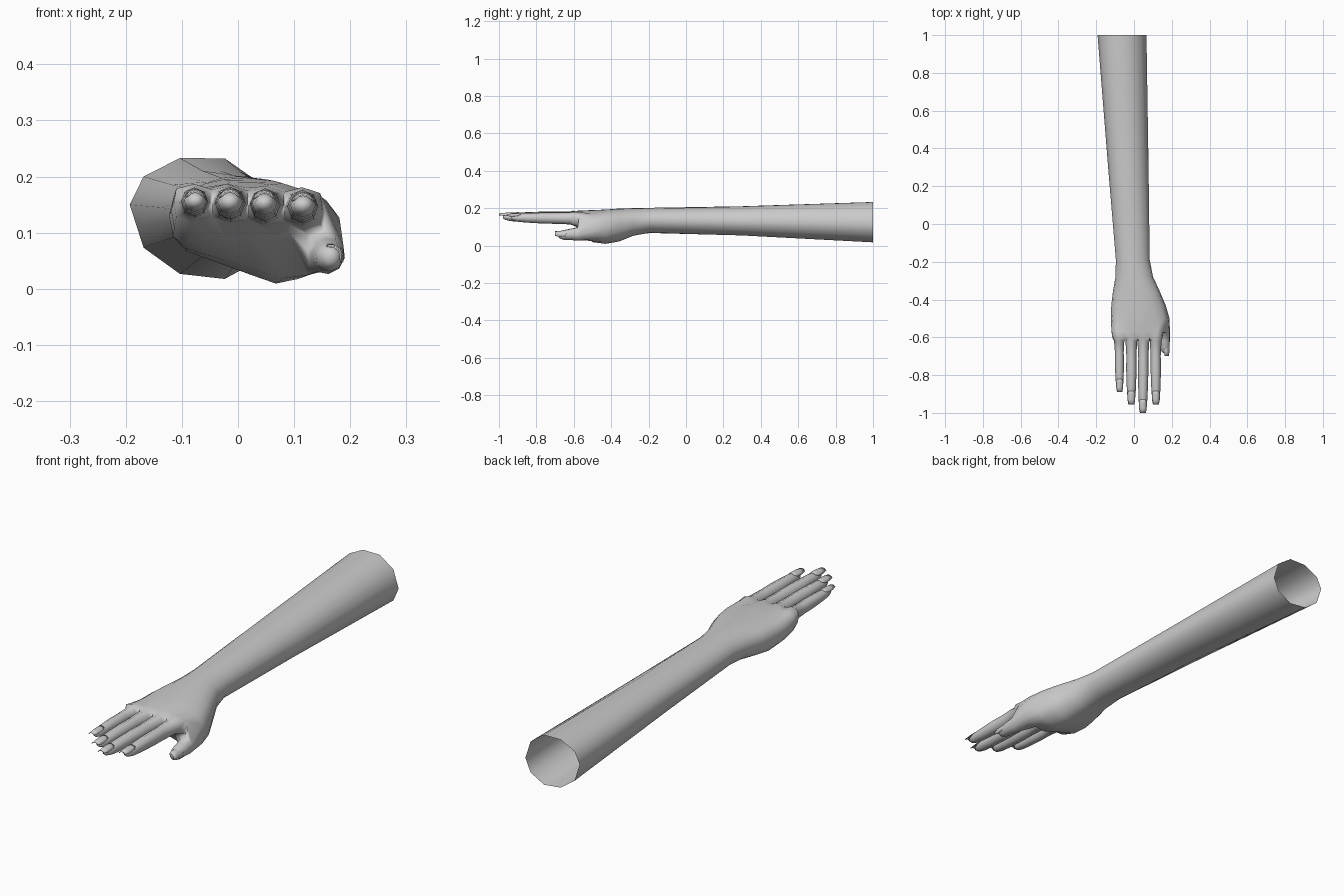
import bpy, bmesh
from math import sin, cos, pi, radians
from mathutils import Vector

if "Cube" in bpy.data.objects:
    bpy.data.objects.remove(bpy.data.objects["Cube"])

bm = bmesh.new()


def mix(a, b, t):
    return a + (b - a) * t


def smooth(lo, hi, v):
    t = min(max((v - lo) / (hi - lo), 0), 1)
    return t * t * (3 - 2 * t)


def section(y, xl, xr, ml, mr, tl, tr, bl, br, flat=0, sharp=1.0):
    """20-point cross-section: 0-8 top (little finger to index), 9 side, 10-18 bottom, 19 side."""
    pts = []
    for i in range(20):
        a = pi - (i + 1) * pi / 10
        u, h = cos(a), abs(sin(a)) ** sharp
        if i not in (9, 19):
            j = i if i < 9 else 18 - i
            u = mix(u, (j - 4) / 4 * 0.97, flat)
            edge = 0.72 if j in (0, 2, 4, 6, 8) else 1.0
            h = mix(h, edge, flat)
        k = (u + 1) / 2
        m = mix(ml, mr, k)
        end = mix(tl, tr, k) if i < 9 else mix(bl, br, smooth(-0.5, 0.5, u))
        if i in (9, 19):
            h = 0
        pts.append(Vector((mix(xl, xr, k), y, m + (end - m) * h)))
    if y > -0.1:  # forearm is ten-sided: put every second point on a flat
        pts = [p if i % 2 else (pts[i - 1] + pts[(i + 1) % 20]) / 2 for i, p in enumerate(pts)]
    return [bm.verts.new(p) for p in pts]


def bridge(a, b):
    n = len(a)
    for i in range(n):
        bm.faces.new((a[i], a[(i + 1) % n], b[(i + 1) % n], b[i]))


def extend(loop, rings, start):
    """Grow a digit out of a loop; rings are (x, y, z, rx, rz)."""
    n = len(loop)
    for x, y, z, rx, rz in rings:
        new = []
        for i in range(n):
            a = radians(start) - i * 2 * pi / n
            new.append(bm.verts.new((x + rx * cos(a), y, z + rz * sin(a))))
        bridge(loop, new)
        loop = new
    bm.faces.new(loop)


# forearm, wrist and palm
specs = [
    (1.0, -.193, .066, .150, .110, .238, .238, .022, .011),
    (0.3, -.137, .077, .145, .125, .215, .212, .054, .050),
    (-.19, -.096, .083, .137, .135, .204, .200, .069, .066),
    (-.28, -.098, .101, .132, .130, .201, .200, .064, .048, 0, .9),
    (-.36, -.112, .138, .130, .115, .198, .198, .050, .014, 0, .8),
    (-.43, -.120, .168, .130, .090, .196, .194, .042, .002, .1, .75),
    (-.50, -.123, .188, .130, .075, .194, .190, .050, .012, .1, .75),
    (-.57, -.119, .155, .140, .135, .190, .184, .085, .090, .5, .75),
    (-.605, -.114, .150, .155, .146, .188, .180, .118, .108, 1),
]
R = [section(*s) for s in specs]
THUMB = range(8, 12)
for k in range(len(R) - 1):
    for i in range(20):
        if k == 6 and i in THUMB:
            continue
        j = (i + 1) % 20
        bm.faces.new((R[k][i], R[k][j], R[k + 1][j], R[k + 1][i]))

# thumb grows out of the hole left in the palm side
loop = [R[6][i] for i in range(8, 13)] + [R[7][i] for i in range(12, 7, -1)]
extend(loop, [(.157, -.580, .062, .034, .036), (.161, -.62, .060, .029, .030),
              (.163, -.655, .057, .025, .026), (.164, -.675, .057, .018, .019),
              (.165, -.683, .057, .009, .010)], 25)

# four fingers grow out of the end of the palm
last = R[-1]
webs = [last[19]]
for k in (1, 2, 3):
    mid = (last[2 * k].co + last[18 - 2 * k].co) / 2
    webs.append(bm.verts.new(mid + Vector((0, .008, 0))))
webs.append(last[9])
# (tip x, tip y, tip z, thickness)
fingers = [(-.076, -.89, .157, .88), (-.014, -.955, .155, 1), (.047, -1.0, .153, 1), (.116, -.955, .149, 1)]
profile = [(.05, .031, .032), (.28, .0265, .030), (.5, .0275, .029), (.75, .025, .025),
           (.9, .0225, .021), (.97, .017, .015), (1, .008, .007)]
for k, (tx, ty, tz, s) in enumerate(fingers):
    a = 2 * k
    loop = [last[a], last[a + 1], last[a + 2], webs[k + 1],
            last[16 - a], last[17 - a], last[18 - a], webs[k]]
    bx = sum(v.co.x for v in loop) / 8
    bz = sum(v.co.z for v in loop) / 8
    end = ty + .022
    extend(loop, [(mix(bx, tx, t), mix(-.605, end, t), mix(bz, tz, t), rx * s, rz * s)
                  for t, rx, rz in profile], 135)

bmesh.ops.recalc_face_normals(bm, faces=bm.faces)
me = bpy.data.meshes.new("arm_and_hand")
bm.to_mesh(me)
bm.free()
arm = bpy.data.objects.new("arm_and_hand", me)
bpy.context.collection.objects.link(arm)
# make sure the open shell faces outward
top = max(me.polygons, key=lambda p: p.center.z)
if top.normal.z < 0:
    me.flip_normals()
me.shade_smooth()


# finger nails: thin curved plates
def nail(name, x, y, z, r, length, roll=0):
    b = bmesh.new()
    rows = []
    for t, w, spread in ((0, 1.0, 26), (.2, 1.06, 40), (.65, .98, 44), (1, .86, 36)):
        row = []
        for c in range(-2, 3):
            a = radians(c * spread / 1.3 + roll)
            row.append(b.verts.new((x + r * w * sin(a), y + length * (1 - t), z + r * w * cos(a))))
        rows.append(row)
    for p, q in zip(rows, rows[1:]):
        for i in range(4):
            b.faces.new((p[i], q[i], q[i + 1], p[i + 1]))
    m = bpy.data.meshes.new(name)
    b.to_mesh(m)
    b.free()
    ob = bpy.data.objects.new(name, m)
    bpy.context.collection.objects.link(ob)
    mod = ob.modifiers.new("thickness", 'SOLIDIFY')
    mod.thickness = .003
    bpy.ops.object.select_all(action='DESELECT')
    ob.select_set(True)
    bpy.context.view_layer.objects.active = ob
    bpy.ops.object.shade_smooth_by_angle(angle=radians(50))


names = ("little_nail", "ring_nail", "middle_nail", "index_nail")
for n, (tx, ty, tz, s) in zip(names, fingers):
    nail(n, tx, ty, tz, .0225 * s, .07)
nail("thumb_nail", .165, -.70, .057, .023, .065, 50)
